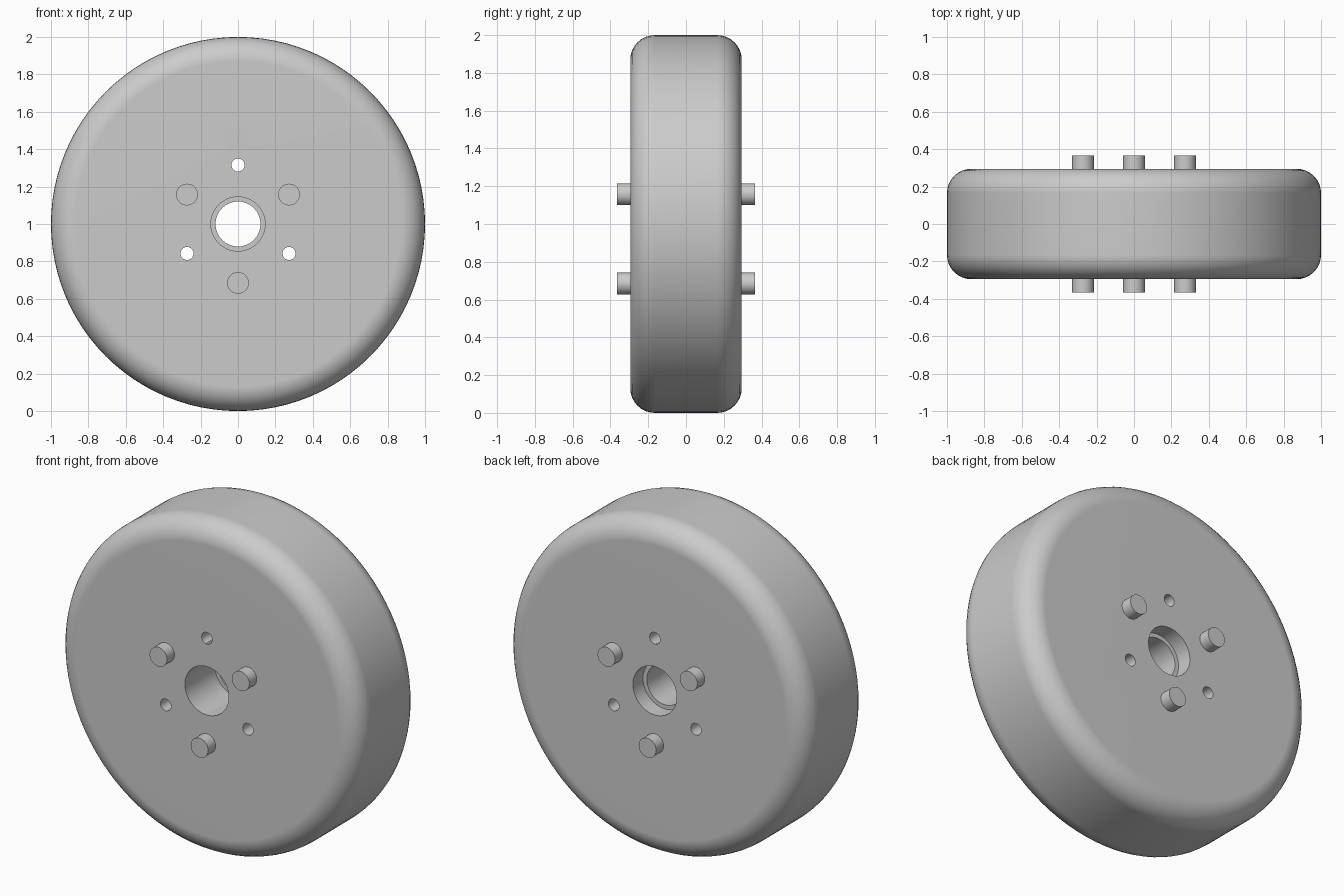
import bpy, bmesh
from math import sin, cos, pi, radians
from mathutils import Matrix, Vector

cube = bpy.data.objects.get("Cube")
if cube:
    bpy.data.objects.remove(cube, do_unlink=True)

CENTRE = Vector((0, 0, 1))
HALF_WIDTH, RADIUS, FILLET = 0.295, 1.0, 0.13
PITCH = 0.315          # distance of pins and holes from the axle

grey = bpy.data.materials.new("plain_grey")
grey.use_nodes = True
grey.diffuse_color = (0.6, 0.6, 0.6, 1)
grey.node_tree.nodes["Principled BSDF"].inputs["Base Color"].default_value = (0.6, 0.6, 0.6, 1)


def add_object(name, bm):
    mesh = bpy.data.meshes.new(name)
    bmesh.ops.recalc_face_normals(bm, faces=bm.faces)
    bm.to_mesh(mesh)
    bm.free()
    mesh.materials.append(grey)
    obj = bpy.data.objects.new(name, mesh)
    bpy.context.collection.objects.link(obj)
    return obj


def smooth(obj):
    bpy.ops.object.select_all(action='DESELECT')
    obj.select_set(True)
    bpy.context.view_layer.objects.active = obj
    bpy.ops.object.shade_smooth_by_angle(angle=radians(30))


def lathe(name, profile, steps):
    """Spin a closed (radius, y) profile around the axle."""
    bm = bmesh.new()
    rings = []
    for i in range(steps):
        a = 2 * pi * i / steps
        rings.append([bm.verts.new(CENTRE + Vector((r * sin(a), y, r * cos(a))))
                      for r, y in profile])
    n = len(profile)
    for i in range(steps):
        here, there = rings[i], rings[(i + 1) % steps]
        for j in range(n):
            k = (j + 1) % n
            bm.faces.new((here[j], here[k], there[k], there[j]))
    return add_object(name, bm)


def rod(name, angle, radius, y0, y1):
    """Cylinder parallel to the axle at an angle on the pitch circle."""
    a = radians(angle)
    place = CENTRE + Vector((PITCH * cos(a), (y0 + y1) / 2, PITCH * sin(a)))
    bm = bmesh.new()
    bmesh.ops.create_cone(bm, cap_ends=True, segments=32, radius1=radius, radius2=radius,
                          depth=y1 - y0,
                          matrix=Matrix.Translation(place) @ Matrix.Rotation(pi / 2, 4, 'X'))
    return add_object(name, bm)


# Wheel body: stepped bore with an inner lip, flat sides, rounded rim
bore, lip = 0.145, 0.12
profile = [(bore, HALF_WIDTH), (bore, 0.2), (lip, 0.2),
           (lip, -0.01), (bore, -0.01), (bore, -HALF_WIDTH)]
for side in (-1, 1):
    arc = [(RADIUS - FILLET + FILLET * sin(t * pi / 16),
            side * (HALF_WIDTH - FILLET + FILLET * cos(t * pi / 16))) for t in range(9)]
    profile += arc if side < 0 else arc[::-1]
wheel = lathe("wheel_body", profile, 96)

# Three small holes right through the body
for angle in (90, 210, 330):
    cutter = rod("hole_cutter", angle, 0.035, -0.5, 0.5)
    cutter.hide_render = True
    cut = wheel.modifiers.new("hole", 'BOOLEAN')
    cut.operation, cut.solver, cut.object = 'DIFFERENCE', 'EXACT', cutter
    bpy.context.view_layer.objects.active = wheel
    bpy.ops.object.modifier_apply(modifier=cut.name)
    bpy.data.objects.remove(cutter, do_unlink=True)
smooth(wheel)
weighted = wheel.modifiers.new("flat_sides", 'WEIGHTED_NORMAL')
weighted.keep_sharp = True

# Three pins sticking out of each side
for label, y0, y1 in (("front", -0.365, -0.28), ("back", 0.28, 0.365)):
    for number, angle in enumerate((30, 150, 270), 1):
        smooth(rod(f"{label}_pin_{number}", angle, 0.058, y0, y1))
